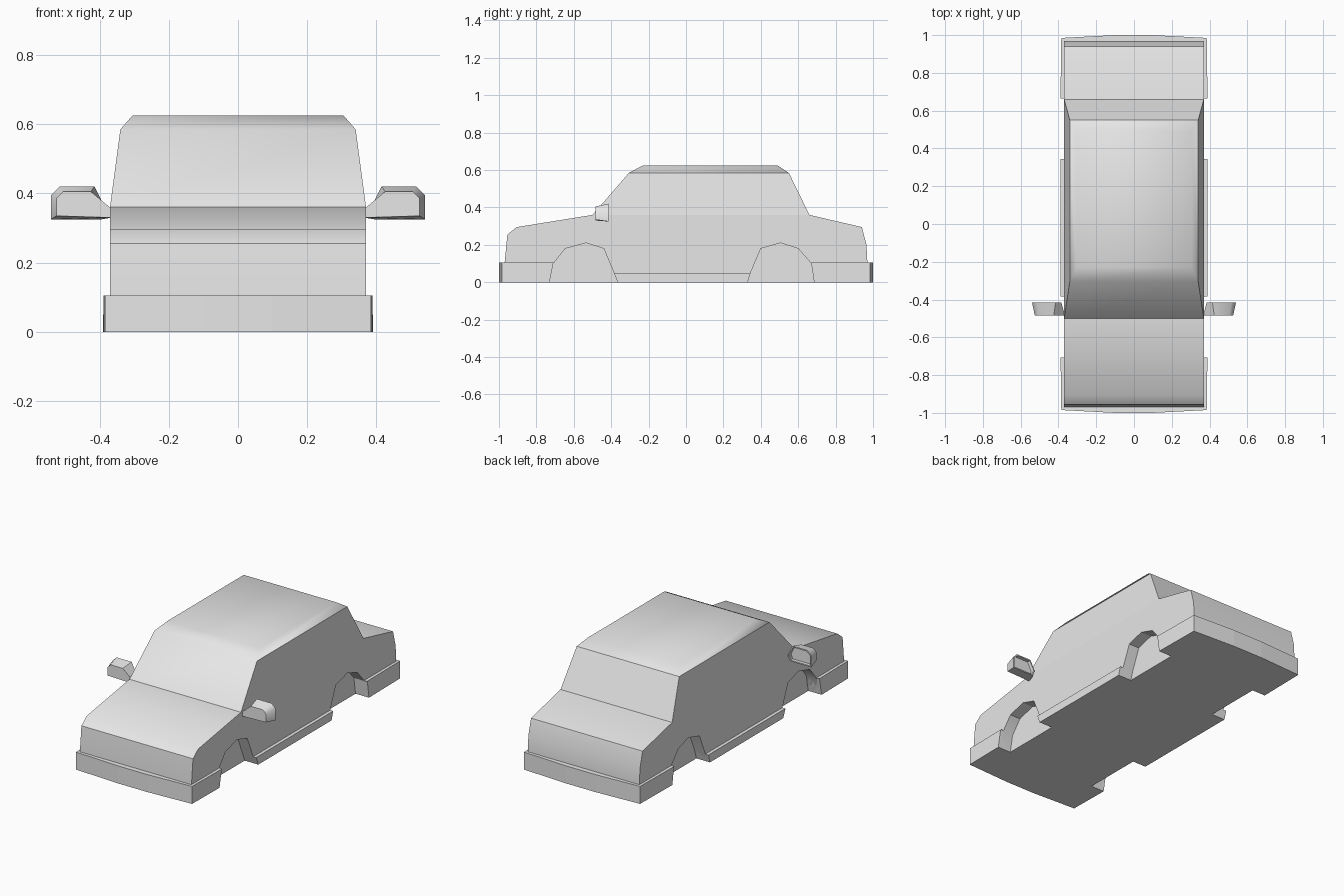
import bpy
import bmesh

old = bpy.data.objects.get("Cube")
if old:
    bpy.data.objects.remove(old, do_unlink=True)

grey = bpy.data.materials.new("plain grey")
grey.use_nodes = True
grey.diffuse_color = (0.8, 0.8, 0.8, 1)
grey.node_tree.nodes["Principled BSDF"].inputs["Base Color"].default_value = (0.8, 0.8, 0.8, 1)


def loft(name, rings, caps=(True, True)):
    """Skin a list of equal-length rings of points, with optional end caps."""
    bm = bmesh.new()
    loops = [[bm.verts.new(p) for p in ring] for ring in rings]
    for a, b in zip(loops, loops[1:]):
        for i in range(len(a)):
            j = (i + 1) % len(a)
            bm.faces.new((a[i], a[j], b[j], b[i]))
    for loop, cap in zip((loops[0], loops[-1]), caps):
        if cap:
            bm.faces.new(loop)
    bmesh.ops.recalc_face_normals(bm, faces=bm.faces)
    mesh = bpy.data.meshes.new(name)
    bm.to_mesh(mesh)
    bm.free()
    obj = bpy.data.objects.new(name, mesh)
    obj.data.materials.append(grey)
    bpy.context.collection.objects.link(obj)
    return obj


def side_prism(name, profile, x0, x1):
    return loft(name, [[(x, y, z) for y, z in profile] for x in (x0, x1)])


def plan_prism(name, plan, z0, z1):
    return loft(name, [[(x, y, z) for x, y in plan] for z in (z0, z1)])


def activate(obj):
    bpy.ops.object.select_all(action='DESELECT')
    obj.select_set(True)
    bpy.context.view_layer.objects.active = obj


def smooth(obj, angle):
    activate(obj)
    bpy.ops.object.shade_smooth_by_angle(angle=angle)


# Lower body: bonnet, flanks and boot
lower = side_prism("lower_body", [
    (-0.97, 0), (-0.97, 0.1), (-0.955, 0.255), (-0.905, 0.295), (-0.5, 0.36),
    (0.66, 0.36), (0.94, 0.295), (0.965, 0.2), (0.97, 0.1), (0.97, 0)], -0.37, 0.37)

# Bumpers wrap round to the wheel arches
bumpers = []
for name, s in (("front_bumper", -1), ("rear_bumper", 1)):
    plan = [(0.39, 0.62), (0.385, 0.985), (0.1, 1.0)]
    half = [(x, s * y) for x, y in plan]
    bumpers.append(plan_prism(name, half + [(-x, y) for x, y in reversed(half)], 0, 0.105))

# Sills between the wheels
sills = plan_prism("side_sills", [(-0.39, -0.5), (0.39, -0.5), (0.39, 0.45), (-0.39, 0.45)], 0, 0.05)

# Wheel arches are recessed into each flank
front_arch = [(-0.73, -0.1), (-0.73, 0), (-0.71, 0.1), (-0.645, 0.18), (-0.535, 0.21),
              (-0.44, 0.18), (-0.385, 0.05), (-0.365, 0), (-0.365, -0.1)]
rear_arch = [(0.33, -0.1), (0.33, 0), (0.345, 0.05), (0.4, 0.18), (0.505, 0.21),
             (0.6, 0.18), (0.67, 0.1), (0.685, 0), (0.685, -0.1)]
cutters = [side_prism("arch_cutter", arch, s * 0.3, s * 0.6)
           for arch in (front_arch, rear_arch) for s in (-1, 1)]
for obj in [lower, sills] + bumpers:
    activate(obj)
    for cutter in cutters:
        mod = obj.modifiers.new("arch", 'BOOLEAN')
        mod.operation = 'DIFFERENCE'
        mod.solver = 'EXACT'
        mod.object = cutter
        bpy.ops.object.modifier_apply(modifier=mod.name)
for cutter in cutters:
    bpy.data.objects.remove(cutter, do_unlink=True)
smooth(lower, 0.54)


# Cabin: windows and pillars taper up to a softly rounded roof
def cabin_ring(x, front, back, z):
    return [(-x, front, z), (x, front, z), (x, back, z), (-x, back, z)]


cabin = loft("cabin", [cabin_ring(0.37, -0.5, 0.66, 0.36),
                       cabin_ring(0.34, -0.305, 0.55, 0.585),
                       cabin_ring(0.305, -0.23, 0.49, 0.625)], (False, True))
for poly in cabin.data.polygons:
    poly.use_smooth = True
points = cabin.data.vertices
for edge in cabin.data.edges:
    a, b = (points[i].co for i in edge.vertices)
    pillar = min(a.z, b.z) < 0.4
    gutter = abs(a.z - 0.585) < 0.01 and abs(b.z - 0.585) < 0.01 and (a.x * b.x > 0 or a.y > 0)
    edge.use_edge_sharp = pillar or gutter

# Door mirrors with a recessed glass
for name, s in (("left_mirror", 1), ("right_mirror", -1)):
    nose = [(0.365, 0.33), (0.525, 0.335), (0.525, 0.385), (0.505, 0.405), (0.425, 0.405), (0.365, 0.355)]
    rim = [(0.395, 0.325), (0.54, 0.325), (0.54, 0.395), (0.515, 0.42), (0.415, 0.42), (0.385, 0.36)]
    glass = [(0.465 + (x - 0.465) * 0.9, 0.372 + (z - 0.372) * 0.85) for x, z in rim]
    mirror = loft(name, [[(s * x, y, z) for x, z in ring] for ring, y in
                         ((nose, -0.485), (rim, -0.415), (glass, -0.415), (glass, -0.435))])
    smooth(mirror, 0.85)
